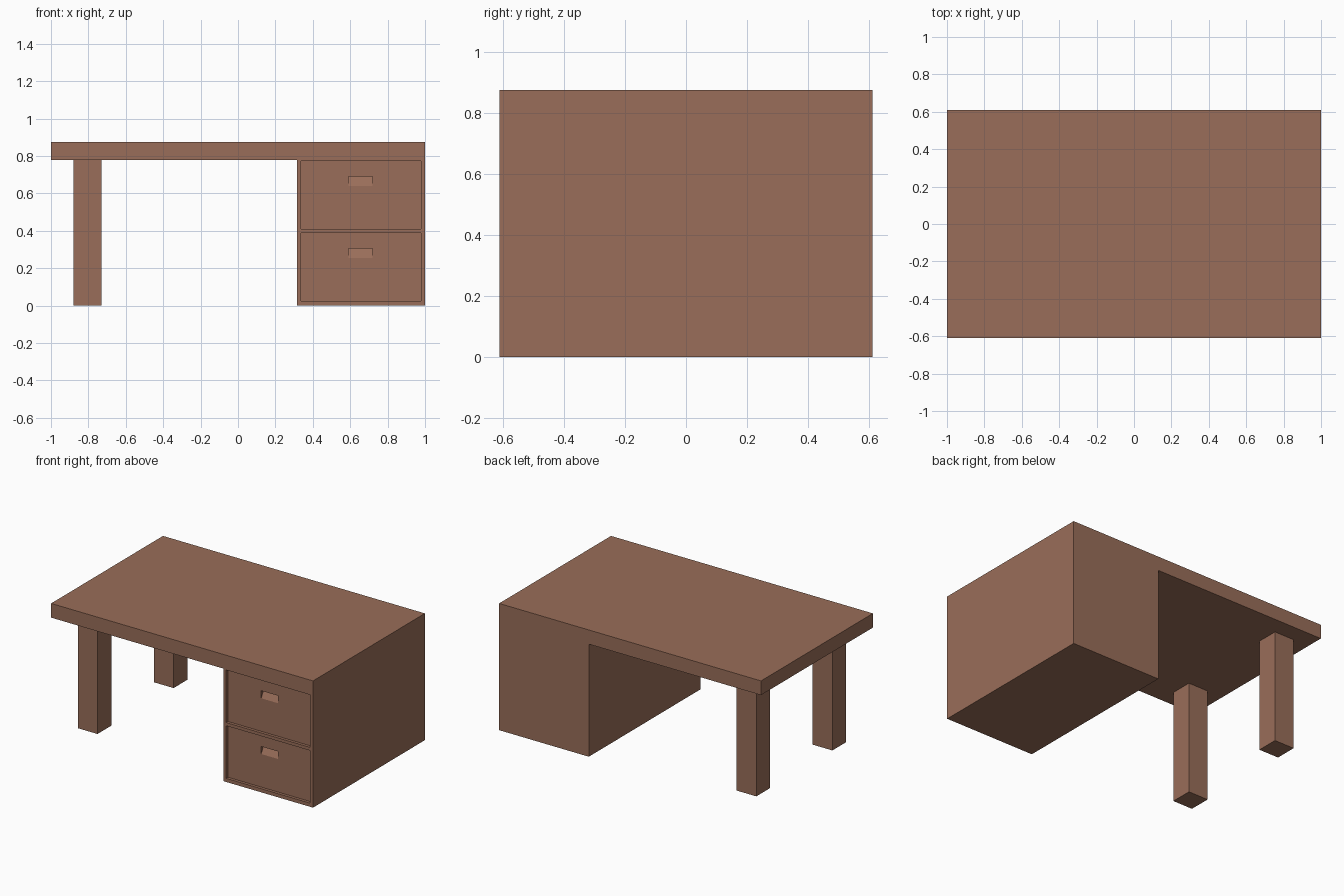
import bpy

if "Cube" in bpy.data.objects:
    bpy.data.objects.remove(bpy.data.objects["Cube"])

mat = bpy.data.materials.new("brown_wood")
mat.diffuse_color = (0.32, 0.155, 0.1, 1)
mat.use_nodes = True
mat.node_tree.nodes["Principled BSDF"].inputs["Base Color"].default_value = mat.diffuse_color
W, D, H = 1.0, 0.61, 0.875        # half width, half depth, height
UNDER, CAB = 0.777, 0.315         # underside of top, inner side of cabinet


def prism(name, points, axis, a, b):
    """Extrude a 2D profile along 'x' (points are y,z) or 'y' (points are x,z)."""
    def place(p, t):
        return (t, p[0], p[1]) if axis == 'x' else (p[0], t, p[1])
    n = len(points)
    verts = [place(p, a) for p in points] + [place(p, b) for p in points]
    faces = [tuple(range(n)), tuple(range(2 * n - 1, n - 1, -1))]
    faces += [((i + 1) % n, i, n + i, n + (i + 1) % n) for i in range(n)]
    if axis == 'x':
        faces = [f[::-1] for f in faces]
    me = bpy.data.meshes.new(name)
    me.from_pydata(verts, [], faces)
    me.materials.append(mat)
    ob = bpy.data.objects.new(name, me)
    bpy.context.collection.objects.link(ob)
    return ob


def box(name, x0, x1, y0, y1, z0, z1):
    return prism(name, [(x0, z0), (x1, z0), (x1, z1), (x0, z1)], 'y', y0, y1)


def cut(target, cutter):
    mod = target.modifiers.new("cut", 'BOOLEAN')
    mod.operation, mod.solver, mod.object = 'DIFFERENCE', 'EXACT', cutter
    bpy.context.view_layer.objects.active = target
    bpy.ops.object.modifier_apply(modifier=mod.name)
    bpy.data.objects.remove(cutter)


# Table top and cabinet as one L-shaped body
body = prism("desk_body", [(-W, UNDER), (CAB, UNDER), (CAB, 0), (W, 0), (W, H), (-W, H)],
             'y', -D, D)

# Two inset drawers, each with a sloped finger scoop
x0, x1, height, face = CAB + 0.022, W - 0.022, 0.363, -D + 0.02
for label, z0 in (("lower", 0.025), ("upper", 0.41)):
    z1 = z0 + height
    cut(body, box("opening", x0, x1, -D - 0.1, -D + 0.1, z0, z1))
    drawer = box(label + "_drawer", x0, x1, face, -D + 0.1, z0, z1)
    top, low = z0 + 0.28, z0 + 0.228
    scoop = prism("scoop", [(face - 0.02, low), (face, low), (face + 0.03, top),
                            (face - 0.02, top)], 'x', 0.59, 0.72)
    cut(drawer, scoop)

# Square legs on the open side
for label, y in (("front", -0.49), ("back", 0.34)):
    box(label + "_leg", -0.88, -0.73, y, y + 0.15, 0, UNDER)
